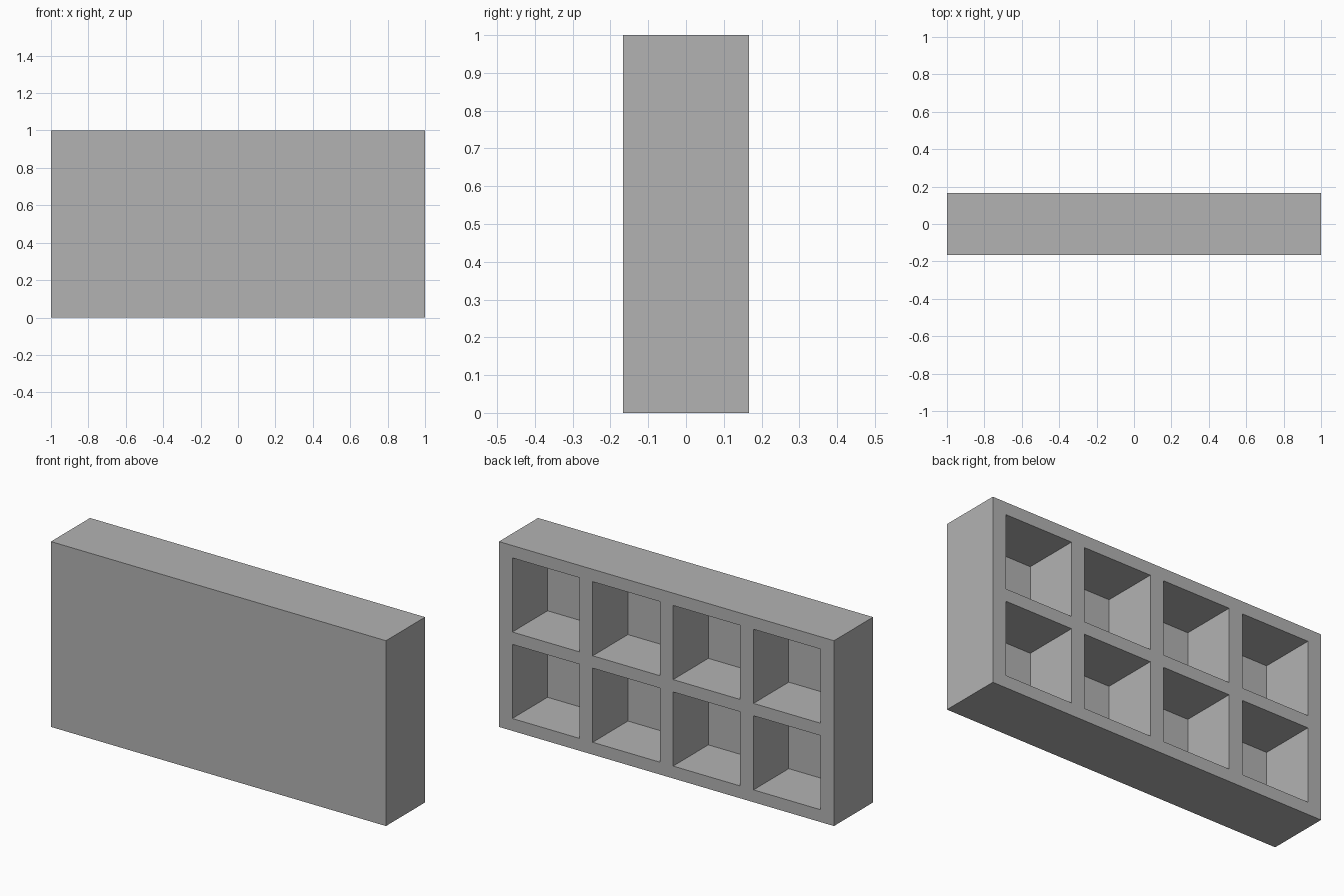
import bpy
import bmesh
from mathutils import Vector

if "Cube" in bpy.data.objects:
    bpy.data.objects.remove(bpy.data.objects["Cube"])

WIDTH, DEPTH, HEIGHT = 2.0, 1 / 3, 1.0
COLUMNS, ROWS = 4, 2
CELL = 0.4          # side of each square compartment
RECESS = 0.3        # how far a compartment goes in from the back


def cut_positions(start, length, count):
    """Both edges of every compartment along one axis."""
    wall = (length - count * CELL) / (count + 1)
    edges = []
    for i in range(count):
        low = start + wall + i * (CELL + wall)
        edges += [low, low + CELL]
    return edges


def between(value, edges):
    return any(a < value < b for a, b in zip(edges[::2], edges[1::2]))


def back_faces(bm):
    bm.normal_update()
    return [f for f in bm.faces if f.normal.y > 0.9]


# Solid block
bm = bmesh.new()
bmesh.ops.create_cube(bm, size=1)
bmesh.ops.scale(bm, vec=(WIDTH, DEPTH, HEIGHT), verts=bm.verts)
bmesh.ops.translate(bm, vec=(0, 0, HEIGHT / 2), verts=bm.verts)

# Compartment outlines cut into the back face
x_cuts = cut_positions(-WIDTH / 2, WIDTH, COLUMNS)
z_cuts = cut_positions(0, HEIGHT, ROWS)
planes = [(Vector((x, 0, 0)), Vector((1, 0, 0))) for x in x_cuts]
planes += [(Vector((0, 0, z)), Vector((0, 0, 1))) for z in z_cuts]
for point, normal in planes:
    faces = back_faces(bm)
    edges = {e for f in faces for e in f.edges}
    verts = {v for f in faces for v in f.verts}
    bmesh.ops.bisect_plane(bm, geom=faces + list(edges) + list(verts),
                           plane_co=point, plane_no=normal)

# Compartments pushed inward
pockets = []
for face in back_faces(bm):
    centre = face.calc_center_median()
    if between(centre.x, x_cuts) and between(centre.z, z_cuts):
        pockets.append(face)
bmesh.ops.inset_individual(bm, faces=pockets, thickness=0, depth=-RECESS)
bm.normal_update()

mesh = bpy.data.meshes.new("compartment_shelf")
bm.to_mesh(mesh)
bm.free()
shelf = bpy.data.objects.new("compartment_shelf", mesh)
bpy.context.collection.objects.link(shelf)

# Plain grey finish
grey = bpy.data.materials.new("plain_grey")
grey.use_nodes = True
colour = (0.45, 0.45, 0.45, 1)
grey.diffuse_color = colour
for node in grey.node_tree.nodes:
    if node.type == "BSDF_PRINCIPLED":
        node.inputs["Base Color"].default_value = colour
mesh.materials.append(grey)
